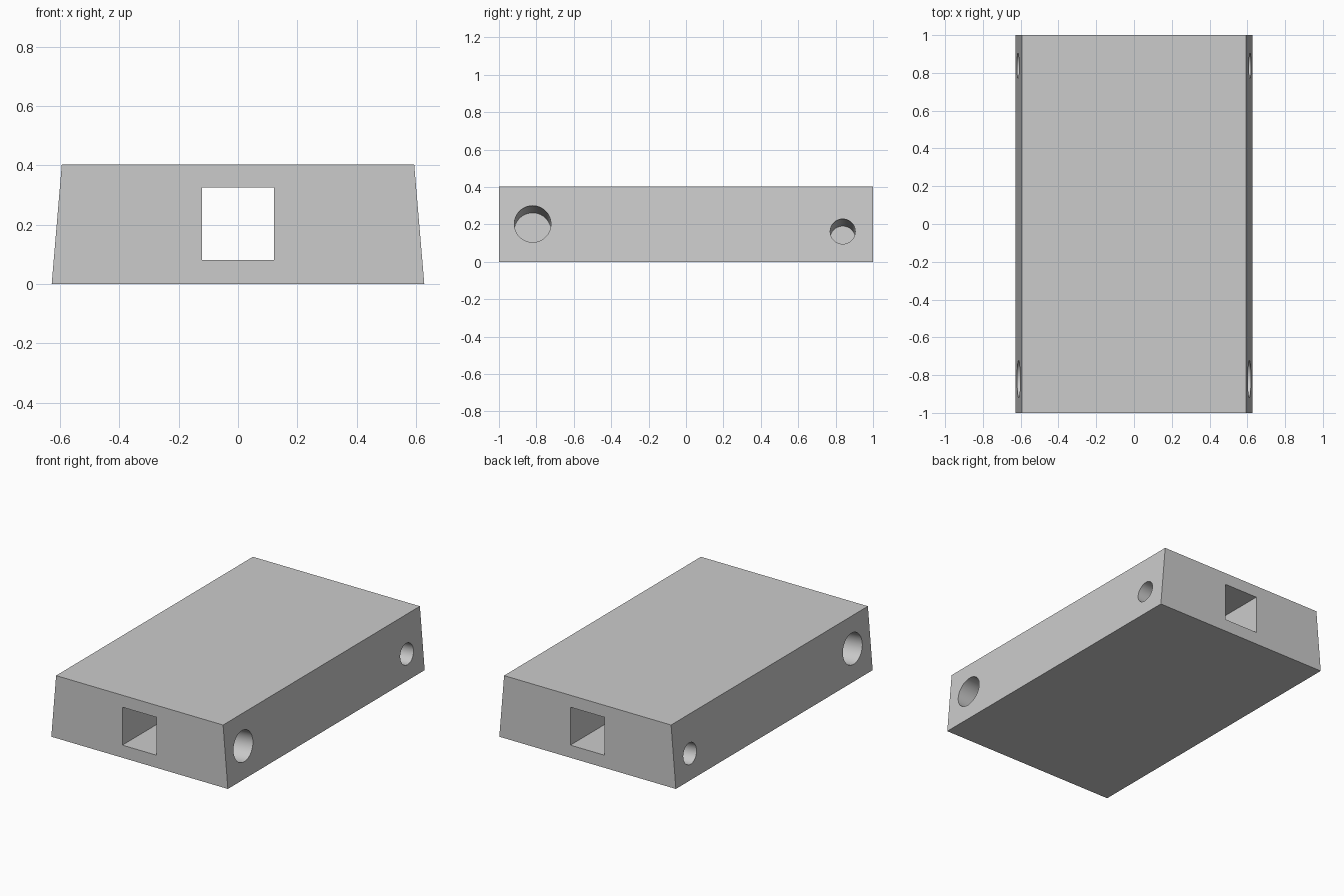
import bpy, math
from mathutils import Vector

if "Cube" in bpy.data.objects:
    bpy.data.objects.remove(bpy.data.objects["Cube"])

BASE, TOP, HEIGHT = 0.628, 0.594, 0.402   # half widths and height of the block
grey = bpy.data.materials.new("plain_grey")
grey.diffuse_color = (0.6, 0.6, 0.6, 1)
grey.use_nodes = True
grey.node_tree.nodes["Principled BSDF"].inputs["Base Color"].default_value = grey.diffuse_color


def prism(name, profile):
    """Extrude an x-z profile along y from -1 to 1."""
    n = len(profile)
    verts = [(x, y, z) for y in (-1, 1) for x, z in profile]
    faces = [tuple(range(n)), tuple(reversed(range(n, 2 * n)))]
    faces += [(i, i + n, (i + 1) % n + n, (i + 1) % n) for i in range(n)]
    mesh = bpy.data.meshes.new(name)
    mesh.from_pydata(verts, [], faces)
    mesh.materials.append(grey)
    obj = bpy.data.objects.new(name, mesh)
    bpy.context.collection.objects.link(obj)
    return obj


def cut(target, cutter):
    """Subtract the cutter, then remove it."""
    mod = target.modifiers.new("cut", 'BOOLEAN')
    mod.operation, mod.solver, mod.object = 'DIFFERENCE', 'EXACT', cutter
    bpy.context.view_layer.objects.active = target
    bpy.ops.object.modifier_apply(modifier=mod.name)
    bpy.data.objects.remove(cutter, do_unlink=True)


# tapered block
block = prism("tapered_block", [(-BASE, 0), (BASE, 0), (TOP, HEIGHT), (-TOP, HEIGHT)])

# square channel running front to back
channel = prism("channel_cutter", [(-0.122, 0.081), (0.122, 0.081), (0.122, 0.325), (-0.122, 0.325)])
channel.scale.y = 1.1
cut(block, channel)

# blind round holes, square to the sloping sides
DEPTH, OUT = 0.45, 0.1
for side in (-1, 1):
    normal = Vector((side * HEIGHT, 0, BASE - TOP)).normalized()
    for y, z, radius in ((-0.82, 0.202, 0.098), (0.838, 0.162, 0.067)):
        mouth = Vector((side * (BASE - (BASE - TOP) * z / HEIGHT), y, z))
        bpy.ops.mesh.primitive_cylinder_add(
            vertices=64, radius=radius, depth=DEPTH + OUT,
            location=mouth + normal * (OUT - DEPTH) / 2,
            rotation=normal.to_track_quat('Z', 'Y').to_euler())
        drill = bpy.context.object
        drill.data.materials.append(grey)
        cut(block, drill)

# smooth hole walls, sharp edges elsewhere
bpy.ops.object.select_all(action='DESELECT')
block.select_set(True)
bpy.context.view_layer.objects.active = block
bpy.ops.object.shade_smooth_by_angle(angle=math.radians(30))
